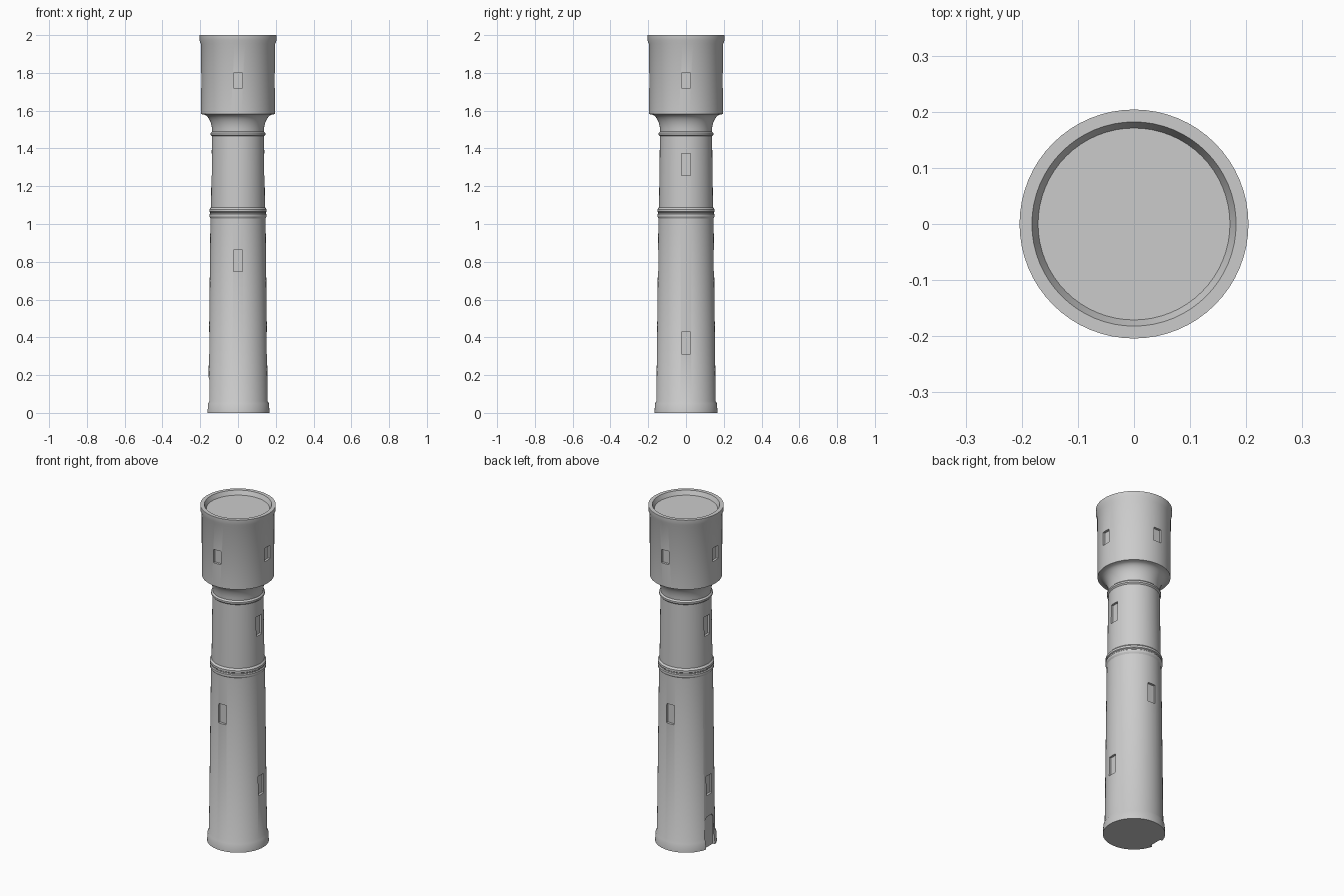
import bpy, bmesh, math
from mathutils import Matrix, Vector

if "Cube" in bpy.data.objects:
    bpy.data.objects.remove(bpy.data.objects["Cube"])

SEGMENTS = 64

stone = bpy.data.materials.new("light grey stone")
stone.diffuse_color = (0.6, 0.6, 0.6, 1)
stone.use_nodes = True
stone.node_tree.nodes["Principled BSDF"].inputs["Base Color"].default_value = stone.diffuse_color


def make_object(name, bm):
    bmesh.ops.recalc_face_normals(bm, faces=bm.faces)
    mesh = bpy.data.meshes.new(name)
    bm.to_mesh(mesh)
    bm.free()
    mesh.materials.append(stone)
    obj = bpy.data.objects.new(name, mesh)
    bpy.context.collection.objects.link(obj)
    return obj


def lathe(name, profile):
    """Closed solid of revolution from (radius, height) points."""
    bm = bmesh.new()
    rings = []
    for r, z in profile:
        rings.append([bm.verts.new((r * math.cos(a), r * math.sin(a), z))
                      for a in (2 * math.pi * i / SEGMENTS for i in range(SEGMENTS))])
    for low, high in zip(rings, rings[1:]):
        for i in range(SEGMENTS):
            j = (i + 1) % SEGMENTS
            bm.faces.new((low[i], low[j], high[j], high[i]))
    bm.faces.new(rings[0][::-1])
    bm.faces.new(rings[-1])
    return make_object(name, bm)


def add_prism(bm, outline, inner, outer, angle):
    """Prism facing outward at an angle, from an (across, height) outline."""
    turn = Matrix.Rotation(angle, 3, 'Z')
    ends = [[bm.verts.new(turn @ Vector((x, -d, z))) for x, z in outline]
            for d in (inner, outer)]
    n = len(outline)
    bm.faces.new(ends[0][::-1])
    bm.faces.new(ends[1])
    for i in range(n):
        j = (i + 1) % n
        bm.faces.new((ends[0][i], ends[0][j], ends[1][j], ends[1][i]))


# Tower outline: base plinth, tapered shaft, two bands, flare, wide head, sunken roof
profile = [(0.167, 0), (0.164, 0.05), (0.157, 0.062), (0.146, 1.03),
           (0.152, 1.04), (0.152, 1.052), (0.147, 1.056), (0.147, 1.062),
           (0.152, 1.066), (0.152, 1.078), (0.143, 1.088), (0.138, 1.465),
           (0.145, 1.472), (0.145, 1.482), (0.137, 1.49)]
for k in range(1, 9):
    t = math.pi / 2 * k / 8
    profile.append((0.137 + 0.05 * (1 - math.cos(t)), 1.49 + 0.09 * math.sin(t)))
profile += [(0.195, 1.582), (0.197, 1.955), (0.204, 1.972), (0.204, 2.0),
            (0.182, 2.0), (0.171, 1.975)]
tower = lathe("tower", profile)

# Window recesses: (centre height, window height, wall radius, sides in quarter turns)
windows = [(1.76, 0.08, 0.196, (0, 1, 2, 3)),
           (1.315, 0.115, 0.140, (1, 3)),
           (0.805, 0.115, 0.1487, (0, 2)),
           (0.37, 0.115, 0.1535, (1, 3))]
bm = bmesh.new()
for z, h, r, sides in windows:
    outline = [(-0.025, z - h / 2), (0.025, z - h / 2), (0.025, z + h / 2), (-0.025, z + h / 2)]
    for side in sides:
        add_prism(bm, outline, r - 0.014, r + 0.05, side * math.pi / 2)

# Doorway with clipped top corners on the left side
door = [(-0.042, -0.02), (0.042, -0.02), (0.042, 0.165), (0.022, 0.187),
        (-0.022, 0.187), (-0.042, 0.165)]
add_prism(bm, door, 0.147, 0.25, 3 * math.pi / 2)
cutter = make_object("opening_cutter", bm)
cutter.hide_render = True

# Cut the openings, then smooth the round walls
cut = tower.modifiers.new("openings", 'BOOLEAN')
cut.operation = 'DIFFERENCE'
cut.solver = 'EXACT'
cut.object = cutter
bpy.context.view_layer.objects.active = tower
tower.select_set(True)
bpy.ops.object.modifier_apply(modifier=cut.name)
bpy.data.objects.remove(cutter)
bpy.ops.object.shade_smooth_by_angle(angle=math.radians(30))
